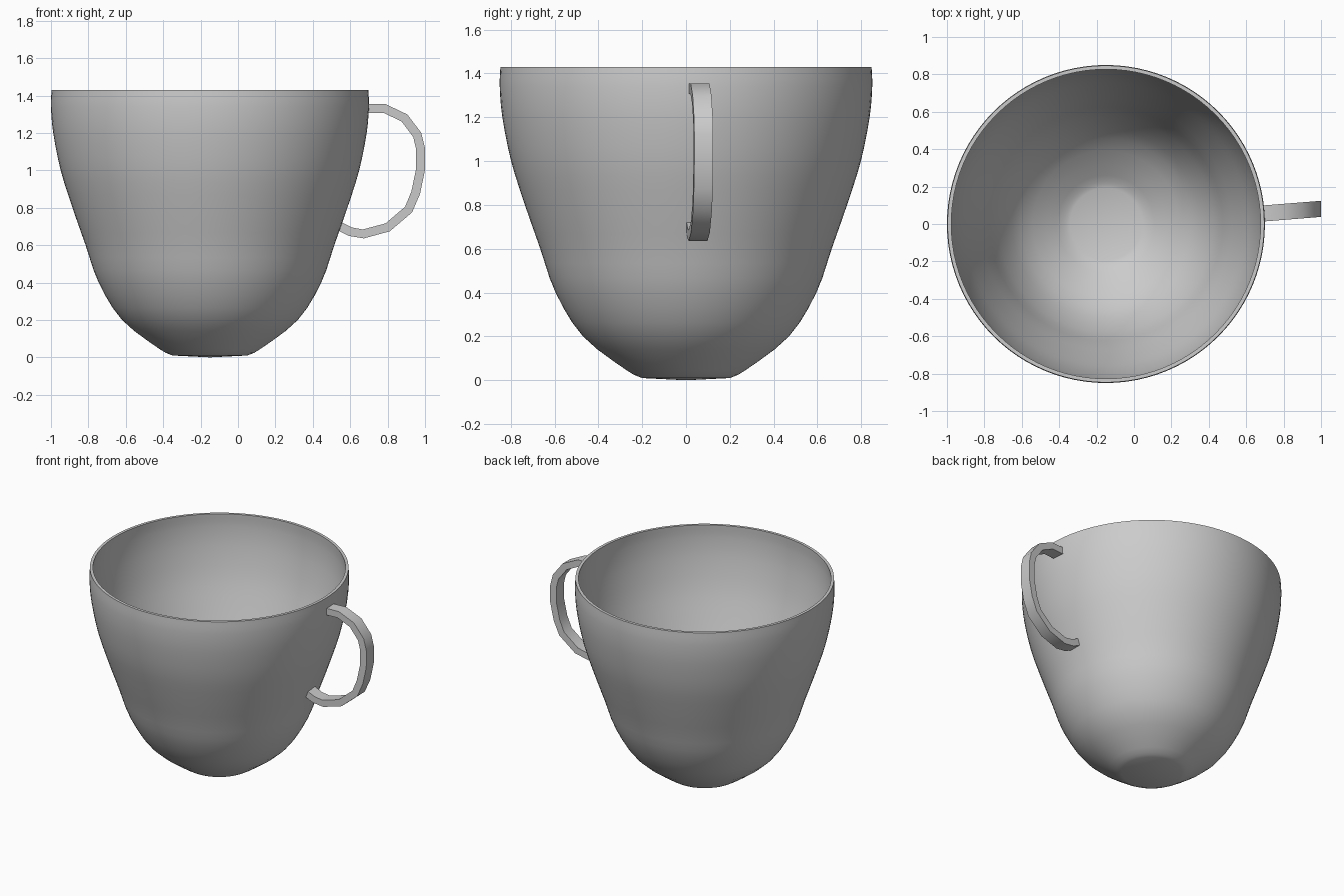
import bpy, bmesh, math
from mathutils import Vector

cube = bpy.data.objects.get("Cube")
if cube:
    bpy.data.objects.remove(cube, do_unlink=True)

# Single grey ceramic colour
grey = bpy.data.materials.new("ceramic_grey")
grey.use_nodes = True
colour = (0.6, 0.6, 0.6, 1)
grey.diffuse_color = colour
grey.node_tree.nodes["Principled BSDF"].inputs["Base Color"].default_value = colour

CUP_X = -0.15


def finish(name, bm, angle):
    bmesh.ops.recalc_face_normals(bm, faces=bm.faces)
    mesh = bpy.data.meshes.new(name)
    bm.to_mesh(mesh)
    bm.free()
    obj = bpy.data.objects.new(name, mesh)
    bpy.context.collection.objects.link(obj)
    mesh.materials.append(grey)
    bpy.ops.object.select_all(action='DESELECT')
    obj.select_set(True)
    bpy.context.view_layer.objects.active = obj
    bpy.ops.object.shade_smooth_by_angle(angle=math.radians(angle))
    return obj


def smooth_path(points, steps):
    """Catmull-Rom curve through the points."""
    p = [Vector(q) for q in points]
    p = [2 * p[0] - p[1]] + p + [2 * p[-1] - p[-2]]
    out = []
    for a, b, c, d in zip(p, p[1:], p[2:], p[3:]):
        for i in range(steps):
            t = i / steps
            out.append(0.5 * (2 * b + (c - a) * t + (2 * a - 5 * b + 4 * c - d) * t ** 2
                              + (3 * b - a - 3 * c + d) * t ** 3))
    return out + [p[-2]]


def offsets(path, distance):
    """Move a planar path sideways along its normals."""
    out = []
    for i, q in enumerate(path):
        t = (path[min(i + 1, len(path) - 1)] - path[max(i - 1, 0)]).normalized()
        out.append(q + Vector((-t.y, t.x)) * distance)
    return out


# Cup: a wall profile (radius, height), thickened inward and spun
wall = smooth_path([(0.2, 0.01), (0.27, 0.045), (0.47, 0.2), (0.595, 0.4), (0.665, 0.6),
                    (0.735, 0.8), (0.798, 1.0), (0.838, 1.2), (0.85, 1.34), (0.847, 1.43)], 3)
inner = offsets(wall, 0.02)
inner[-1].y = wall[-1].y
profile = [Vector((0, 0))] + wall + inner[::-1] + [Vector((0, 0.025))]
bm = bmesh.new()
verts = [bm.verts.new((r, 0, z)) for r, z in profile]
edges = [bm.edges.new(pair) for pair in zip(verts, verts[1:])]
bmesh.ops.spin(bm, geom=verts + edges, cent=(0, 0, 0), axis=(0, 0, 1),
               angle=math.tau, steps=96)
bmesh.ops.remove_doubles(bm, verts=bm.verts, dist=0.0005)
cup = finish("cup_body", bm, 40)
cup.location.x = CUP_X

# Handle: flat strap swept along a loop, leaning slightly to the back
loop = [Vector(q) for q in [(0.69, 1.33), (0.785, 1.33), (0.89, 1.28), (0.958, 1.19),
                            (0.975, 1.12), (0.975, 1.0), (0.95, 0.88), (0.912, 0.79),
                            (0.8, 0.695), (0.67, 0.66), (0.6, 0.672), (0.535, 0.705)]]
outer, inside = offsets(loop, 0.024), offsets(loop, -0.024)
bm = bmesh.new()
rings = []
for a, b in zip(outer, inside):
    ring = []
    for q, side in ((a, 0), (a, 0.086), (b, 0.086), (b, 0)):
        y = 0.038 + 0.08 * (q.x - 1) + side
        ring.append(bm.verts.new((q.x, y, q.y)))
    rings.append(ring)
for r, s in zip(rings, rings[1:]):
    for i in range(4):
        j = (i + 1) % 4
        bm.faces.new((r[i], r[j], s[j], s[i]))
bm.faces.new(rings[0])
bm.faces.new(rings[-1][::-1])
finish("handle", bm, 30)
